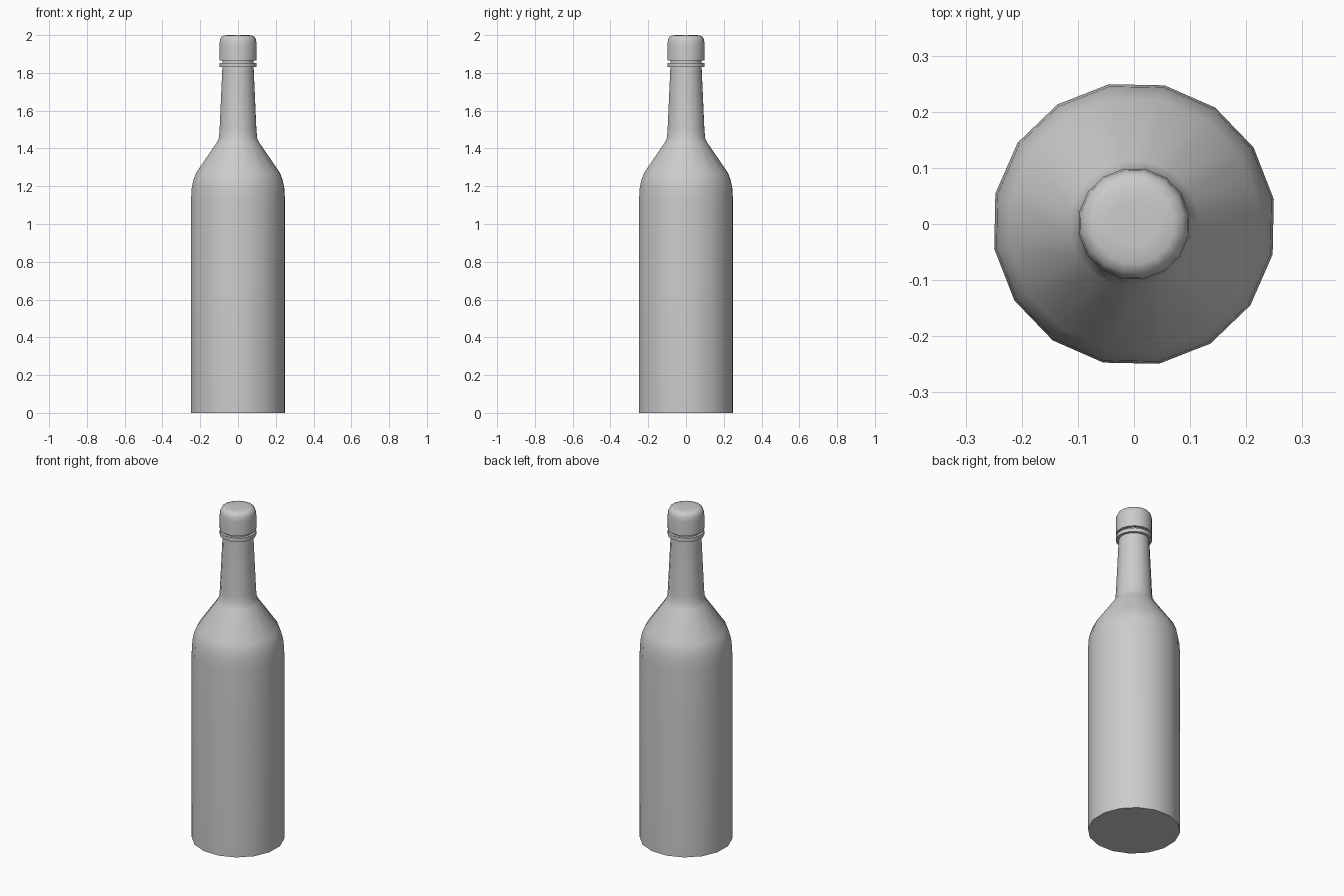
import bpy, bmesh, math

cube = bpy.data.objects.get("Cube")
if cube:
    bpy.data.objects.remove(cube, do_unlink=True)

SIDES = 16

grey = bpy.data.materials.new("plain_grey")
grey.use_nodes = True
grey.diffuse_color = (0.6, 0.6, 0.6, 1)
grey.node_tree.nodes["Principled BSDF"].inputs["Base Color"].default_value = (0.6, 0.6, 0.6, 1)


def lathe(name, profile, turn):
    """Revolve (radius, height) points about z and close both ends."""
    bm = bmesh.new()
    rings = []
    for r, z in profile:
        angles = [turn + math.tau * i / SIDES for i in range(SIDES)]
        rings.append([bm.verts.new((r * math.cos(a), r * math.sin(a), z)) for a in angles])
    for low, high in zip(rings, rings[1:]):
        for i in range(SIDES):
            j = (i + 1) % SIDES
            bm.faces.new((low[i], low[j], high[j], high[i]))
    bm.faces.new(rings[0][::-1])
    bm.faces.new(rings[-1])
    mesh = bpy.data.meshes.new(name)
    bm.to_mesh(mesh)
    bm.free()
    mesh.materials.append(grey)
    obj = bpy.data.objects.new(name, mesh)
    bpy.context.collection.objects.link(obj)
    bpy.ops.object.select_all(action="DESELECT")
    obj.select_set(True)
    bpy.context.view_layer.objects.active = obj
    bpy.ops.object.shade_smooth_by_angle(angle=math.radians(40))
    return obj


# Body, shoulder and neck in one profile
lathe("bottle", [(0.253, 0), (0.253, 1.12), (0.249, 1.19), (0.241, 1.23),
                 (0.226, 1.27), (0.115, 1.43), (0.103, 1.455), (0.099, 1.5),
                 (0.084, 1.83), (0.084, 1.88)], math.radians(10.1))

# Tamper ring under the cap
lathe("cap_ring", [(0.1, 1.83), (0.1, 1.853)], math.radians(10.1))

# Rounded screw cap
lathe("cap", [(0.1, 1.866), (0.1, 1.95), (0.097, 1.975), (0.089, 1.991),
              (0.072, 1.999), (0.04, 2.0)], math.radians(10.1))
